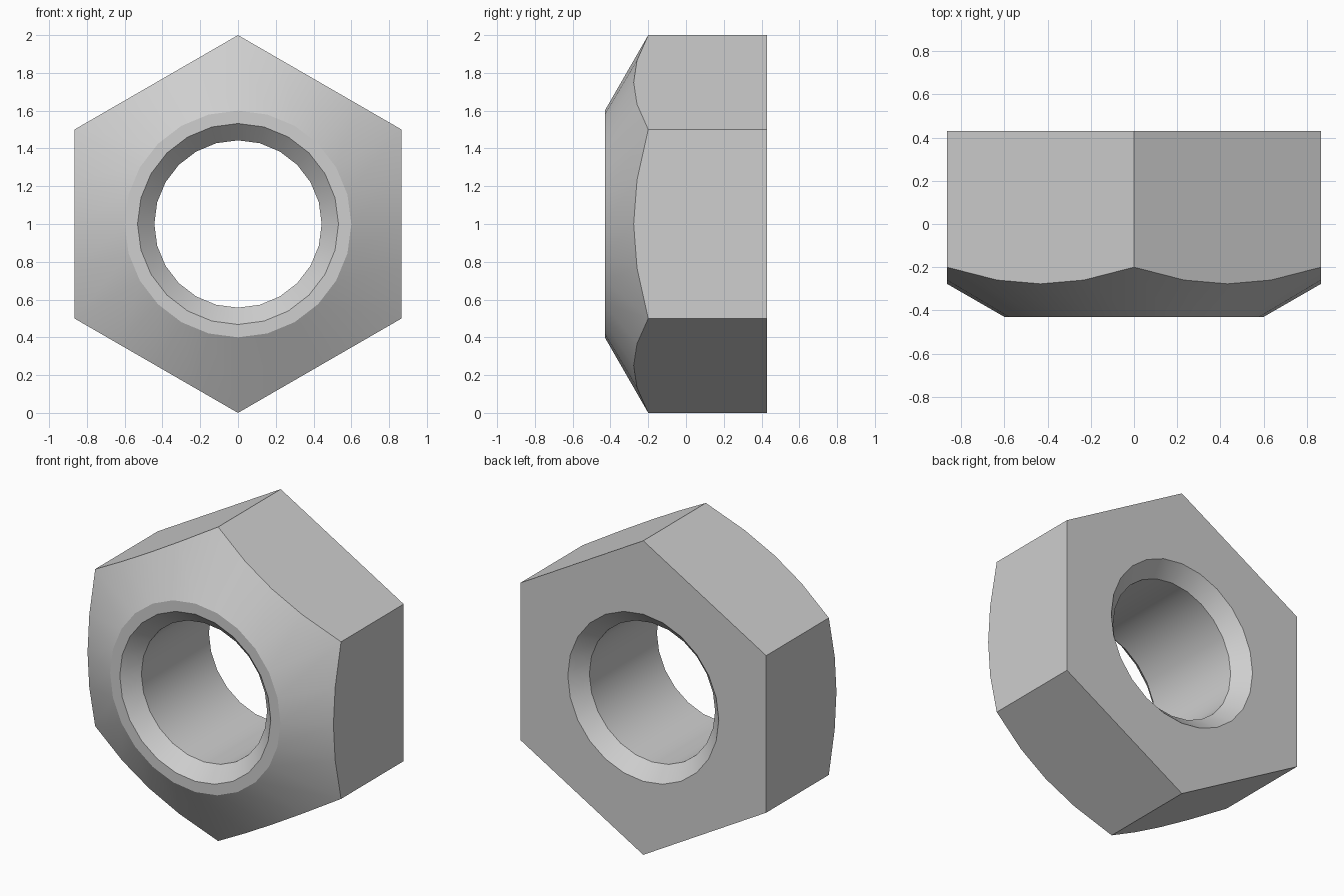
import bpy
import bmesh
import math

cube = bpy.data.objects.get("Cube")
if cube:
    bpy.data.objects.remove(cube, do_unlink=True)

SEGMENTS = 24
HALF_DEPTH = 0.43
CENTRE_Z = 1.0
BORE_R, MOUTH_R, BEVEL = 0.443, 0.532, 0.09   # hole, widened at both ends
FLAT_R, CORNER_Y = 0.6, -0.2                  # flat front rim, end of front cone


def hex_radius(a):
    """Distance from the axis to the hexagon outline, corner pointing up at a = 0."""
    step = math.pi / 3
    return math.cos(step / 2) / math.cos(a % step - step / 2)


def cone_y(r):
    """Depth of the conical front chamfer at radius r."""
    return -HALF_DEPTH + (r - FLAT_R) * (CORNER_Y + HALF_DEPTH) / (1 - FLAT_R)


def section(a):
    """Closed cross-section (radius, y) of the nut at angle a."""
    h = hex_radius(a)
    return [
        (MOUTH_R, HALF_DEPTH), (h, HALF_DEPTH),
        (h, cone_y(h)), (FLAT_R, -HALF_DEPTH),
        (MOUTH_R, -HALF_DEPTH), (BORE_R, -HALF_DEPTH + BEVEL),
        (BORE_R, HALF_DEPTH - BEVEL),
    ]


# Steel material
steel = bpy.data.materials.new("grey steel")
steel.use_nodes = True
colour = (0.62, 0.62, 0.62, 1.0)
steel.diffuse_color = colour
steel.node_tree.nodes["Principled BSDF"].inputs["Base Color"].default_value = colour

# Nut body: sweep the section around the y axis
bm = bmesh.new()
rings = []
for i in range(SEGMENTS):
    a = 2 * math.pi * i / SEGMENTS
    rings.append([bm.verts.new((r * math.sin(a), y, CENTRE_Z + r * math.cos(a)))
                  for r, y in section(a)])
for i in range(SEGMENTS):
    p, q = rings[i], rings[(i + 1) % SEGMENTS]
    for j in range(len(p)):
        k = (j + 1) % len(p)
        bm.faces.new((p[j], p[k], q[k], q[j]))
bmesh.ops.recalc_face_normals(bm, faces=bm.faces)

mesh = bpy.data.meshes.new("hex_nut")
bm.to_mesh(mesh)
bm.free()
mesh.materials.append(steel)
nut = bpy.data.objects.new("hex_nut", mesh)
bpy.context.collection.objects.link(nut)

# Smooth bore and cone, crisp edges elsewhere
bpy.ops.object.select_all(action='DESELECT')
nut.select_set(True)
bpy.context.view_layer.objects.active = nut
bpy.ops.object.shade_smooth_by_angle(angle=math.radians(25))
